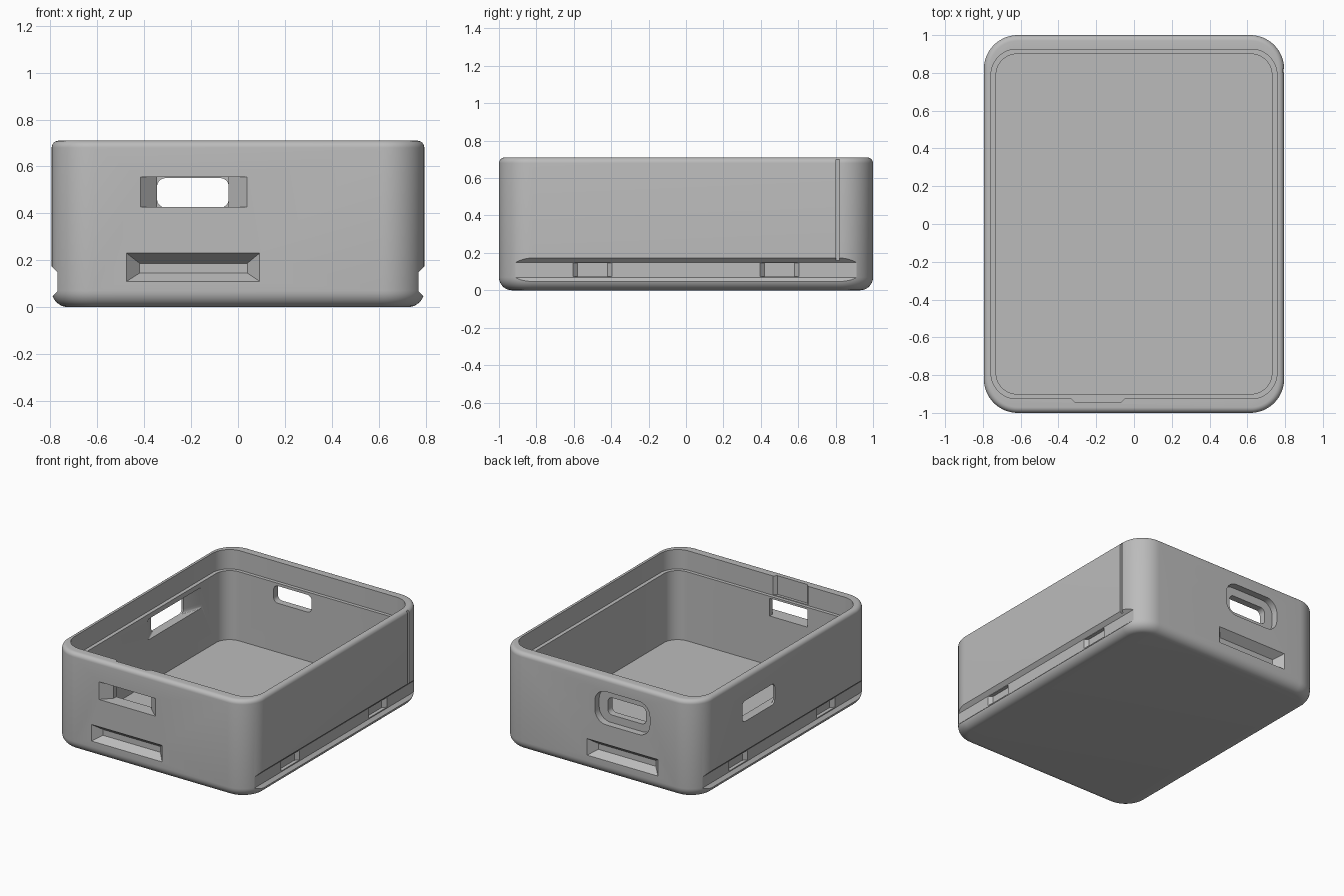
import bpy, bmesh, math

if "Cube" in bpy.data.objects:
    bpy.data.objects.remove(bpy.data.objects["Cube"])

# Single grey plastic
grey = bpy.data.materials.new("grey_plastic")
grey.use_nodes = True
colour = (0.5, 0.5, 0.5, 1)
grey.diffuse_color = colour
grey.node_tree.nodes["Principled BSDF"].inputs["Base Color"].default_value = colour

PLACE = {"x": lambda u, v, t: (t, u, v),
         "y": lambda u, v, t: (u, t, v),
         "z": lambda u, v, t: (u, v, t)}


def outline(u0, u1, v0, v1, r, seg):
    """Rectangle outline, with rounded corners when r > 0."""
    if r <= 0:
        return [(u1, v1), (u0, v1), (u0, v0), (u1, v0)]
    pts = []
    corners = [(u1 - r, v1 - r), (u0 + r, v1 - r), (u0 + r, v0 + r), (u1 - r, v0 + r)]
    for q, (cu, cv) in enumerate(corners):
        for i in range(seg + 1):
            a = math.pi / 2 * (q + i / seg)
            pts.append((cu + r * math.cos(a), cv + r * math.sin(a)))
    return pts


def loft(name, axis, sections, seg=12):
    """Closed solid through sections of (position, u0, u1, v0, v1, radius)."""
    bm = bmesh.new()
    rings = [[bm.verts.new(PLACE[axis](u, v, t)) for u, v in outline(u0, u1, v0, v1, r, seg)]
             for t, u0, u1, v0, v1, r in sections]
    n = len(rings[0])
    for a, b in zip(rings, rings[1:]):
        for i in range(n):
            j = (i + 1) % n
            bm.faces.new((a[i], a[j], b[j], b[i]))
    bm.faces.new(rings[0])
    bm.faces.new(rings[-1])
    bmesh.ops.recalc_face_normals(bm, faces=bm.faces)
    mesh = bpy.data.meshes.new(name)
    bm.to_mesh(mesh)
    bm.free()
    obj = bpy.data.objects.new(name, mesh)
    bpy.context.collection.objects.link(obj)
    mesh.materials.append(grey)
    return obj


def block(name, x, y, z):
    return loft(name, "z", [(z[0], *x, *y, 0), (z[1], *x, *y, 0)])


# Outer shell with filleted bottom and top edges
W, D, H, R = 0.795, 1.0, 0.71, 0.18
FOOT, RIM = 0.07, 0.03
levels = []
for i in range(9):
    a = math.pi / 2 * i / 8
    levels.append((FOOT * (1 - math.cos(a)), FOOT * (1 - math.sin(a))))
for i in range(7):
    a = math.pi / 2 * i / 6
    levels.append((H - RIM * (1 - math.sin(a)), RIM * (1 - math.cos(a))))
box = loft("open_box", "z",
           [(z, s - W, W - s, s - D, D - s, R - s) for z, s in levels], 16)

cutters = []
# Cavity, lid ledge and lid notch
cutters.append(loft("cavity", "z", [(z, -0.73, 0.73, -0.9, 0.9, 0.11) for z in (0.07, 0.9)]))
cutters.append(loft("lid_ledge", "z", [(z, -0.757, 0.757, -0.925, 0.925, 0.135) for z in (0.57, 0.91)]))
cutters.append(loft("lid_notch", "y", [(-0.945, -0.31, -0.07, 0.575, 0.92, 0),
                                       (-0.86, -0.395, 0.015, 0.575, 0.92, 0)]))

# Front window flaring outward
cutters.append(loft("front_window", "y", [(-1.02, -0.435, 0.06, 0.427, 0.555, 0),
                                          (-0.93, -0.345, -0.04, 0.427, 0.555, 0),
                                          (-0.85, -0.345, -0.04, 0.427, 0.555, 0)]))
# Back window in a rounded recess
cutters.append(loft("back_recess", "y", [(t, -0.41, 0.03, 0.37, 0.61, 0.09) for t in (0.95, 1.05)]))
cutters.append(loft("back_window", "y", [(t, -0.345, -0.04, 0.425, 0.55, 0.035) for t in (0.85, 1.06)]))
# Side window flaring inward
cutters.append(loft("side_window", "x", [(-0.85, 0.12, 0.49, 0.385, 0.535, 0.03),
                                         (-0.78, 0.12, 0.49, 0.385, 0.535, 0.03),
                                         (-0.73, 0.0, 0.63, 0.385, 0.535, 0.03),
                                         (-0.70, 0.0, 0.63, 0.385, 0.535, 0.03)]))

for s in (-1, 1):
    # Tapered finger pockets, front and back
    cutters.append(loft("finger_pocket", "y", [(s * 0.945, -0.42, 0.04, 0.145, 0.187, 0),
                                               (s * 1.0, -0.475, 0.092, 0.11, 0.23, 0),
                                               (s * 1.03, -0.505, 0.12, 0.091, 0.253, 0)]))
    # Side rail grooves with clip pockets
    cutters.append(loft("rail_groove", "x", [(s * 0.77, -0.92, 0.92, 0.068, 0.148, 0),
                                             (s * 0.82, -0.96, 0.96, 0.018, 0.198, 0)]))
    for y in (-0.5, 0.5):
        cutters.append(loft("clip_pocket", "x", [(s * 0.745, y - 0.08, y + 0.08, 0.075, 0.145, 0),
                                                 (s * 0.775, y - 0.11, y + 0.11, 0.075, 0.145, 0)]))

# Vertical slit on one side
cutters.append(block("slit", (0.78, 0.85), (0.803, 0.821), (0.16, 0.70)))

# Carve everything out of the box
for c in cutters:
    c.hide_render = True
    mod = box.modifiers.new(c.name, "BOOLEAN")
    mod.operation = "DIFFERENCE"
    mod.solver = "EXACT"
    mod.object = c
bpy.context.view_layer.update()
carved = bpy.data.meshes.new_from_object(box.evaluated_get(bpy.context.evaluated_depsgraph_get()))
box.modifiers.clear()
box.data = carved
for c in cutters:
    bpy.data.objects.remove(c)

bpy.ops.object.select_all(action="DESELECT")
box.select_set(True)
bpy.context.view_layer.objects.active = box
bpy.ops.object.shade_smooth_by_angle(angle=math.radians(25))
